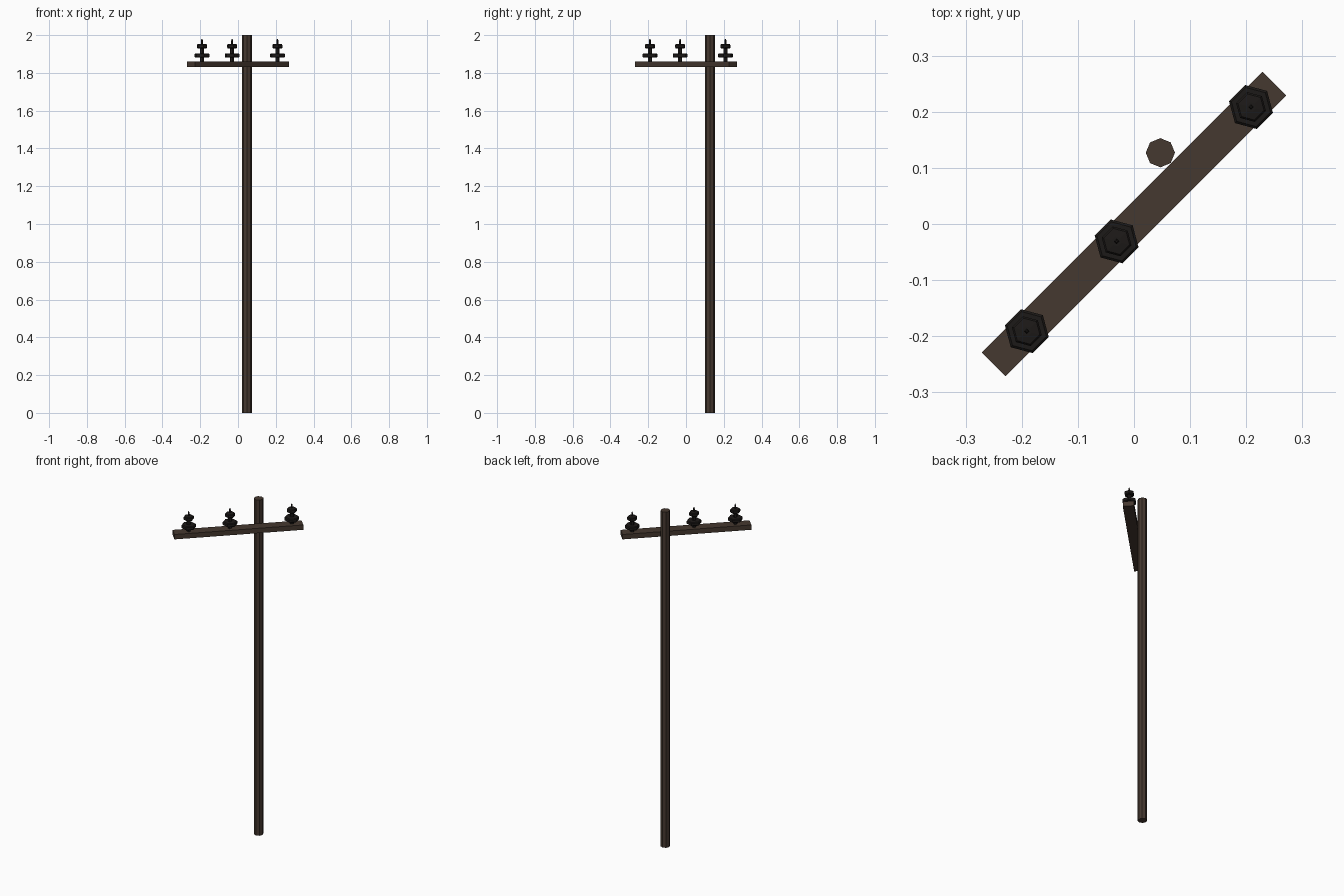
import bpy, bmesh
from math import radians, cos, sin, tau

if "Cube" in bpy.data.objects:
    bpy.data.objects.remove(bpy.data.objects["Cube"])


def material(name, rgb):
    m = bpy.data.materials.new(name)
    m.diffuse_color = (*rgb, 1)
    m.use_nodes = True
    m.node_tree.nodes["Principled BSDF"].inputs["Base Color"].default_value = m.diffuse_color
    return m


WOOD = material("dark_wood", (0.06, 0.04, 0.029))
CERAMIC = material("dark_ceramic", (0.012, 0.010, 0.009))


def lathe(name, profile, sides, phase, loc, mat):
    """Flat-shaded revolved solid from (radius, z) pairs, capped at both ends."""
    bm = bmesh.new()
    rings = [[bm.verts.new((r * cos(phase + tau * i / sides),
                            r * sin(phase + tau * i / sides), z))
              for i in range(sides)] for r, z in profile]
    for a, b in zip(rings, rings[1:]):
        for i in range(sides):
            j = (i + 1) % sides
            bm.faces.new((a[i], a[j], b[j], b[i]))
    bm.faces.new(rings[0][::-1])
    bm.faces.new(rings[-1])
    me = bpy.data.meshes.new(name)
    bm.to_mesh(me)
    bm.free()
    me.materials.append(mat)
    ob = bpy.data.objects.new(name, me)
    ob.location = loc
    bpy.context.collection.objects.link(ob)
    return ob


# Upright pole, standing against the back of the crossarm
lathe("pole", [(0.026, 0), (0.026, 2)], 8, 0, (0.047, 0.127, 0), WOOD)

# Diagonal crossarm
bpy.ops.mesh.primitive_cube_add(size=1, location=(0, 0, 1.847),
                                rotation=(0, 0, radians(45)))
arm = bpy.context.object
arm.name = "crossarm"
arm.scale = (0.707, 0.06, 0.029)
arm.data.materials.append(WOOD)

# Insulators: stem with a wide lower disc and a small upper disc, and a wire pin
BODY = [(0.011, 1.858), (0.011, 1.881), (0.036, 1.881), (0.0405, 1.885),
        (0.0405, 1.899), (0.036, 1.903), (0.011, 1.903), (0.011, 1.930),
        (0.024, 1.930), (0.0275, 1.934), (0.0275, 1.948), (0.024, 1.952),
        (0.009, 1.954)]
PIN = [(0.005, 1.953), (0.005, 1.972), (0.002, 1.980)]
for n, d in enumerate((-0.191, -0.031, 0.2085), 1):
    lathe(f"insulator_{n}", BODY, 6, radians(45), (d, d, 0), CERAMIC)
    lathe(f"insulator_pin_{n}", PIN, 4, radians(0), (d, d, 0), CERAMIC)
